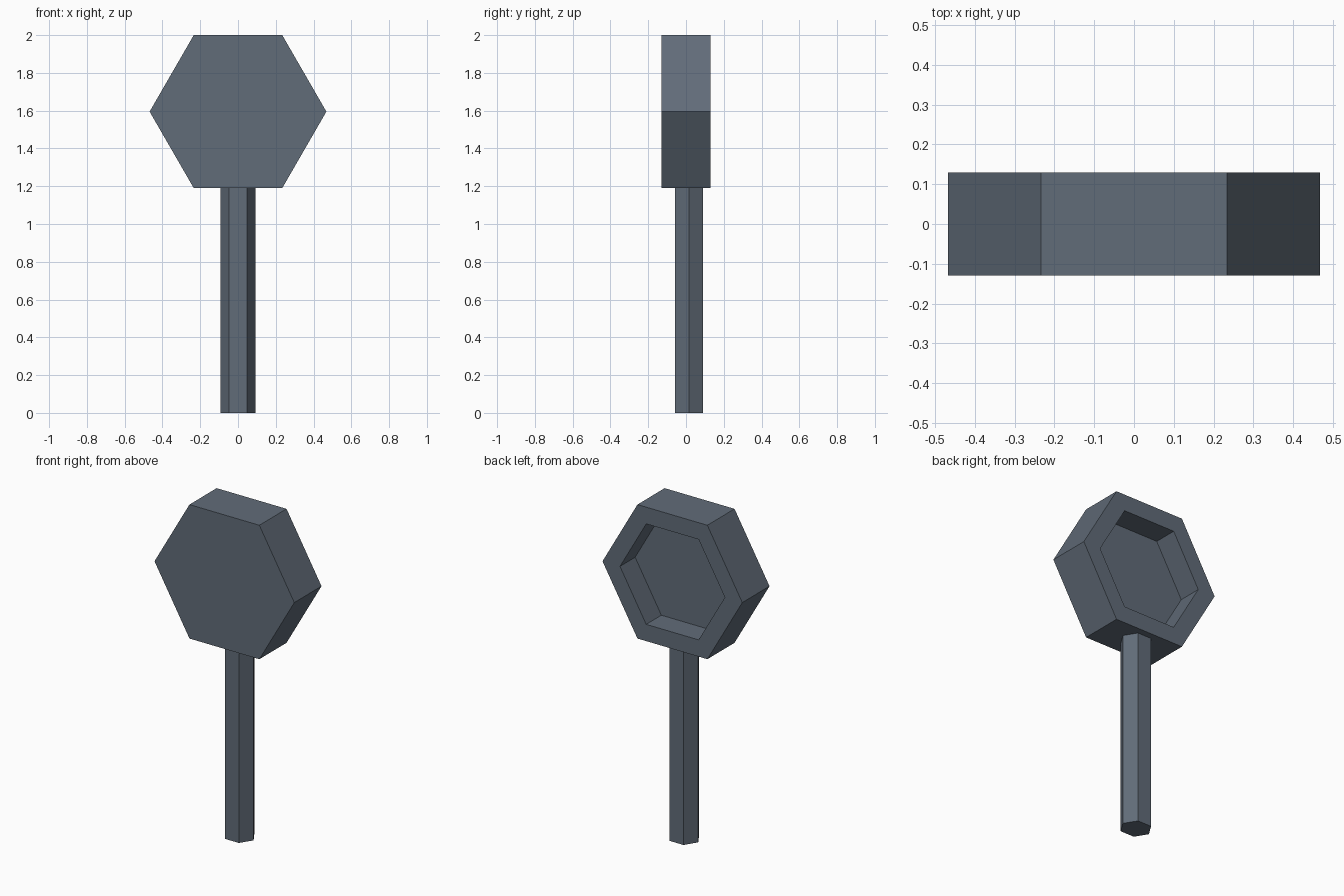
import bpy, bmesh, math
from mathutils import Vector

if "Cube" in bpy.data.objects:
    bpy.data.objects.remove(bpy.data.objects["Cube"])

slate = bpy.data.materials.new("slate_grey")
slate.diffuse_color = (0.12, 0.15, 0.19, 1)
slate.use_nodes = True
slate.node_tree.nodes["Principled BSDF"].inputs["Base Color"].default_value = slate.diffuse_color


def ring(bm, point, *args):
    """Six vertices of a hexagon; point(cos, sin) gives the position."""
    return [bm.verts.new(point(math.cos(a), math.sin(a)))
            for a in (math.radians(60 * i) for i in range(6))]


def skin(name, points):
    """Join successive hexagons with quads and cap both ends."""
    bm = bmesh.new()
    rings = [ring(bm, p) for p in points]
    for a, b in zip(rings, rings[1:]):
        for i in range(6):
            j = (i + 1) % 6
            bm.faces.new((a[i], a[j], b[j], b[i]))
    bm.faces.new(rings[0])
    bm.faces.new(rings[-1])
    bmesh.ops.recalc_face_normals(bm, faces=bm.faces)
    mesh = bpy.data.meshes.new(name)
    bm.to_mesh(mesh)
    bm.free()
    mesh.materials.append(slate)
    obj = bpy.data.objects.new(name, mesh)
    bpy.context.collection.objects.link(obj)
    return obj


# Head: hexagonal block with a hexagonal recess in the back
R, CZ = 0.468, 1.595
head_profile = [(R, -0.13), (R, 0.13), (R * 0.75, 0.13), (R * 0.75, -0.015)]
skin("head", [lambda c, s, r=r, y=y: Vector((r * c, y, CZ + r * s))
              for r, y in head_profile])

# Handle: slim hexagonal post, set slightly towards the back
skin("handle", [lambda c, s, z=z: Vector((0.093 * c, 0.016 + 0.0855 * s, z))
                for z in (0, 1.192)])
